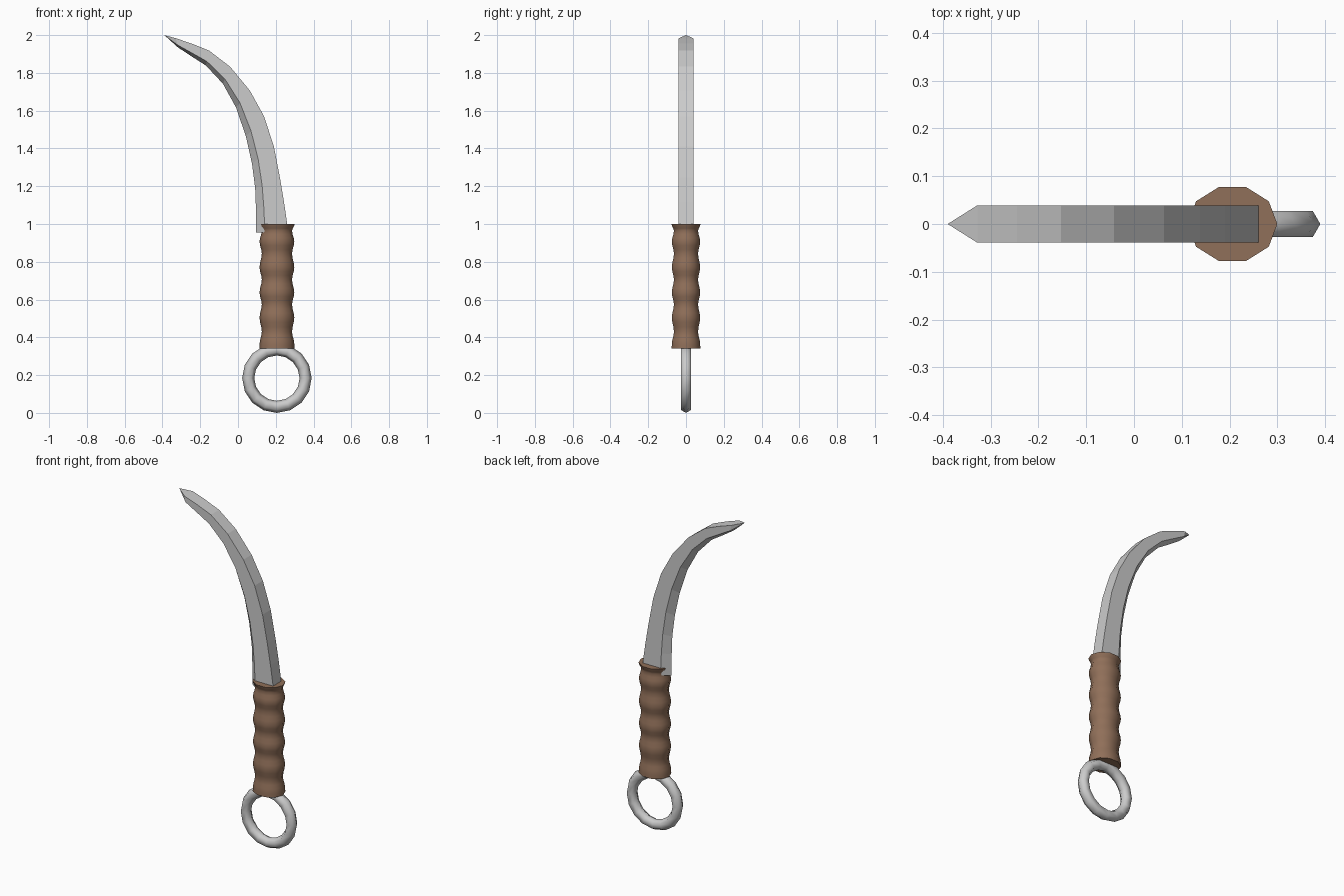
import bpy, bmesh, math
from mathutils import Matrix

if "Cube" in bpy.data.objects:
    bpy.data.objects.remove(bpy.data.objects["Cube"])

CX = 0.206  # shared axis of handle and ring


def make_object(name, bm, smooth_angle=None):
    bmesh.ops.recalc_face_normals(bm, faces=bm.faces[:])
    mesh = bpy.data.meshes.new(name)
    bm.to_mesh(mesh)
    bm.free()
    ob = bpy.data.objects.new(name, mesh)
    bpy.context.collection.objects.link(ob)
    if smooth_angle:
        bpy.ops.object.select_all(action='DESELECT')
        ob.select_set(True)
        bpy.context.view_layer.objects.active = ob
        bpy.ops.object.shade_smooth_by_angle(angle=math.radians(smooth_angle))
    return ob


def bridge(bm, a, b):
    n = len(a)
    return [bm.faces.new((a[i], a[(i + 1) % n], b[(i + 1) % n], b[i])) for i in range(n)]


# Blade: stations of (spine x, z, cutting edge x, z), five-sided section
stations = [
    (0.266, 0.96, 0.095, 0.955), (0.243, 1.12, 0.095, 1.08),
    (0.222, 1.245, 0.091, 1.19), (0.190, 1.41, 0.074, 1.32),
    (0.138, 1.57, 0.042, 1.463), (0.063, 1.706, -0.010, 1.616),
    (-0.042, 1.833, -0.080, 1.743), (-0.153, 1.918, -0.170, 1.839),
    (-0.245, 1.955, -0.250, 1.890), (-0.328, 1.983, -0.318, 1.935),
]
T = 0.039
bm = bmesh.new()
prev = None
for sx, sz, ex, ez in stations:
    rx, rz = ex + (sx - ex) * 0.28, ez + (sz - ez) * 0.28
    section = [(sx, -T, sz), (sx, T, sz), (rx, T, rz), (ex, 0, ez), (rx, -T, rz)]
    ring = [bm.verts.new(p) for p in section]
    if prev:
        bridge(bm, prev, ring)
    else:
        bm.faces.new(ring)
    prev = ring
tip = bm.verts.new((-0.39, 0, 2.0))
for i in range(5):
    bm.faces.new((prev[i], prev[(i + 1) % 5], tip))
make_object("blade", bm)

# Handle: ten-sided grip with rounded ripples, (z, radius) at each crest and trough
keys = [(0.34, 0.093), (0.365, 0.092), (0.43, 0.080), (0.505, 0.092), (0.574, 0.080),
        (0.637, 0.092), (0.706, 0.080), (0.77, 0.092), (0.844, 0.080), (0.907, 0.092),
        (0.965, 0.080), (1.0, 0.094)]
profile = [keys[0]]
for (z0, r0), (z1, r1) in zip(keys, keys[1:]):
    for k in (1, 2, 3):
        t = k / 3
        profile.append((z0 + (z1 - z0) * t, r0 + (r1 - r0) * (1 - math.cos(math.pi * t)) / 2))
bm = bmesh.new()
prev = None
for z, r in profile:
    angles = [math.tau * i / 10 for i in range(10)]
    ring = [bm.verts.new((CX + r * math.cos(a), (r - 0.013) * math.sin(a), z)) for a in angles]
    if prev:
        bridge(bm, prev, ring)
    else:
        bm.faces.new(ring)
    prev = ring
bm.faces.new(prev)
handle = make_object("handle", bm, 50)
brown = bpy.data.materials.new("brown_grip")
brown.diffuse_color = (0.28, 0.16, 0.10, 1)
brown.use_nodes = True
brown.node_tree.nodes["Principled BSDF"].inputs["Base Color"].default_value = brown.diffuse_color
handle.data.materials.append(brown)

# Finger ring: six-sided tube bent into a loop
MAJOR, MINOR, SEG = 0.152, 0.032, 16
bm = bmesh.new()
rings = []
for i in range(SEG):
    a = math.tau * i / SEG
    ring = []
    for j in range(6):
        b = math.tau * j / 6
        r = MAJOR + MINOR * math.cos(b)
        ring.append(bm.verts.new((CX + r * math.cos(a), MINOR * math.sin(b), 0.184 + r * math.sin(a))))
    rings.append(ring)
for i in range(SEG):
    bridge(bm, rings[i], rings[(i + 1) % SEG])
make_object("finger_ring", bm, 70)
